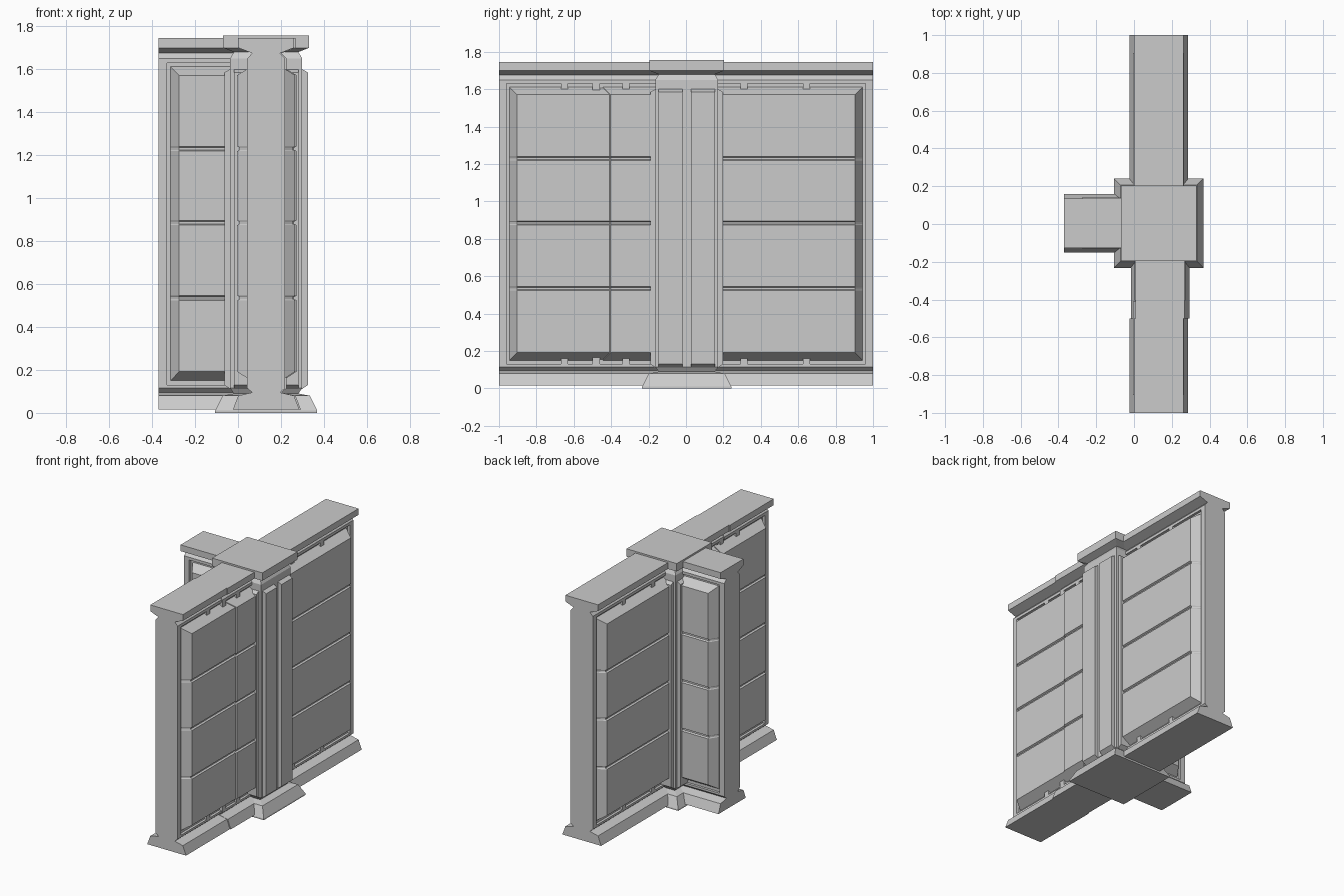
import bpy, bmesh, math

if "Cube" in bpy.data.objects:
    bpy.data.objects.remove(bpy.data.objects["Cube"])

CX, CY = 0.131, 0.004   # centre of the pillar


def loft(name, sections, loc=(0, 0, 0), rot=0, cap_start=True):
    """Join closed loops of equal length into a flat-shaded solid."""
    bm = bmesh.new()
    loops = [[bm.verts.new(p) for p in s] for s in sections]
    n = len(loops[0])
    for a, b in zip(loops, loops[1:]):
        for i in range(n):
            j = (i + 1) % n
            bm.faces.new((a[i], a[j], b[j], b[i]))
    if cap_start:
        bm.faces.new(loops[0][::-1])
    bm.faces.new(loops[-1])
    bmesh.ops.remove_doubles(bm, verts=bm.verts, dist=0.0001)
    bmesh.ops.recalc_face_normals(bm, faces=bm.faces)
    me = bpy.data.meshes.new(name)
    bm.to_mesh(me)
    bm.free()
    ob = bpy.data.objects.new(name, me)
    ob.location = loc
    ob.rotation_euler.z = math.radians(rot)
    bpy.context.collection.objects.link(ob)
    return ob


def rect(u0, u1, d0, d1, z):
    return [(u0, d0, z), (u1, d0, z), (u1, d1, z), (u0, d1, z)]


# Half profiles of the wall: (half width, height)
FOOT = [(0.155, 0.015), (0.13, 0.08), (0.065, 0.095), (0.088, 0.115)]
HEAD = [(0.088, 1.65), (0.065, 1.675), (0.13, 1.70), (0.13, 1.745)]
RECESS = [(0.088, 0.13), (0.07, 0.13), (0.07, 1.63), (0.088, 1.63)]
GROOVES = (0.535, 0.885, 1.23)


def wall_loop(u, half):
    return [(u, d, z) for d, z in half] + [(u, -d, z) for d, z in reversed(half)]


def wall(name, loc, rot, length, panel_end, tabs=()):
    # end post with full profile, then the recessed run
    post = FOOT + HEAD
    run = FOOT + RECESS + HEAD
    loft(name + "_end_post", [wall_loop(0, post), wall_loop(0.04, post)], loc, rot)
    loft(name + "_core", [wall_loop(0.04, run), wall_loop(length, run)], loc, rot)

    # raised panel with bevelled border and horizontal grooves
    prof = [(0.15, 0.07), (0.192, 0.135)]
    for g in GROOVES:
        prof += [(g - 0.011, 0.135), (g - 0.005, 0.123),
                 (g + 0.005, 0.123), (g + 0.011, 0.135)]
    prof += [(1.572, 0.135), (1.612, 0.07)]
    edge = [z for z, d in prof]
    edge[1], edge[-2] = edge[0], edge[-1]
    for side, s in (("left", 1), ("right", -1)):
        loft(f"{name}_panel_{side}",
             [[(0.056, s * 0.07, z) for z in edge],
              [(0.096, s * d, z) for z, d in prof],
              [(panel_end, s * d, z) for z, d in prof]],
             loc, rot, cap_start=False)
        # small tabs bridging the gap around the panel
        for t in tabs:
            for z0, z1 in ((0.13, 0.163), (1.60, 1.63)):
                loft(f"{name}_tab_{side}",
                     [rect(t - 0.019, t + 0.019, s * 0.07, s * 0.088, z)
                      for z in (z0, z1)], loc, rot)


# Walls: two overlapping front pieces, one back piece, one side stub
wall("front_wall_outer", (CX, -1, 0), 90, 0.5, 0.59, (0.35,))
wall("front_wall_inner", (CX + 0.007, -0.5, 0), 90, 0.4, 0.4, (0.18,))
wall("back_wall", (CX, 1, 0), -90, 0.9, 0.9, (0.355, 0.69))
wall("side_wall", (-0.37, CY, 0), 0, 0.4, 0.4)

# Pillar: stacked square sections (height, half width)
PILLAR = [(0, 0.238), (0.01, 0.238), (0.08, 0.203), (0.09, 0.15), (0.115, 0.168),
          (1.65, 0.168), (1.68, 0.15), (1.70, 0.2), (1.757, 0.2)]
loft("pillar", [rect(-h, h, -h, h, z) for z, h in PILLAR], (CX, CY, 0))

# Two raised strips on every pillar face
for k in range(4):
    for a, b in ((-0.15, -0.024), (0.024, 0.15)):
        loft("pillar_strip",
             [rect(0.16, out, a, b, z) for z, out in
              ((0.112, 0.168), (0.13, 0.195), (1.585, 0.195), (1.6, 0.168))],
             (CX, CY, 0), 90 * k)
